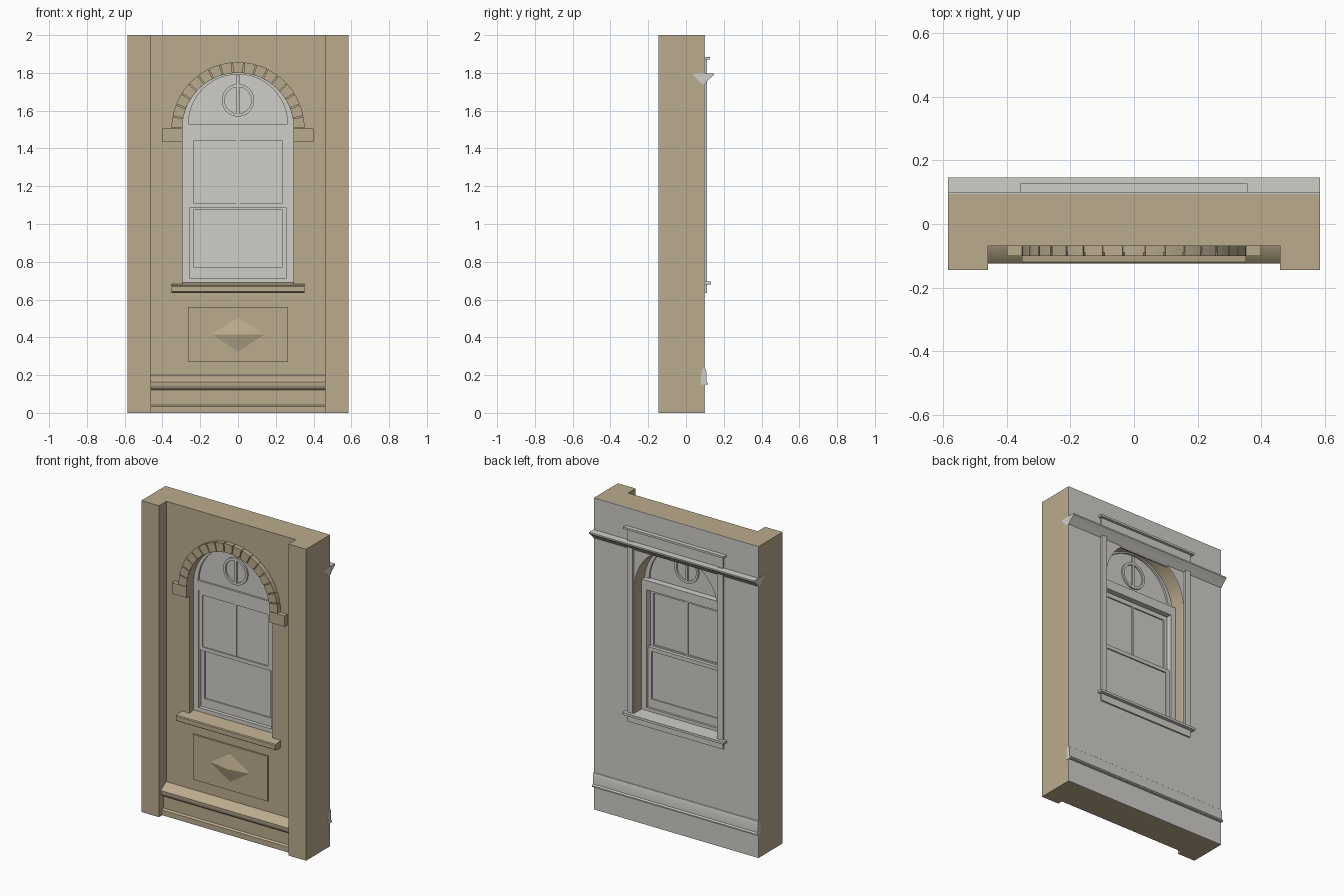
import bpy, bmesh
from math import sin, cos, pi

cube = bpy.data.objects.get("Cube")
if cube:
    bpy.data.objects.remove(cube, do_unlink=True)


def material(name, rgb):
    m = bpy.data.materials.new(name)
    m.use_nodes = True
    m.diffuse_color = (*rgb, 1)
    m.node_tree.nodes["Principled BSDF"].inputs["Base Color"].default_value = (*rgb, 1)
    return m


STONE = material("tan stone", (0.50, 0.41, 0.27))
PAINT = material("pale grey paint", (0.63, 0.615, 0.575))
made = []


def finish(name, mesh, mat):
    mesh.name = name
    mesh.materials.clear()
    mesh.materials.append(mat)
    ob = bpy.data.objects.new(name, mesh)
    bpy.context.collection.objects.link(ob)
    made.append(ob)
    return ob


def box(name, x, y, z, mat):
    """Box from three (low, high) ranges."""
    bm = bmesh.new()
    bmesh.ops.create_cube(bm, size=1)
    for v in bm.verts:
        v.co = [r[0] if c < 0 else r[1] for c, r in zip(v.co, (x, y, z))]
    me = bpy.data.meshes.new(name)
    bm.to_mesh(me)
    bm.free()
    return finish(name, me, mat)


def pair(name, x, y, z, mat):
    """Mirrored boxes on both sides."""
    box(name + "_left", x, y, z, mat)
    box(name + "_right", (-x[1], -x[0]), y, z, mat)


def plate(name, loops, y, mat):
    """Outline with holes in the xz plane, given thickness along y."""
    cu = bpy.data.curves.new(name, 'CURVE')
    cu.dimensions = '2D'
    cu.fill_mode = 'BOTH'
    cu.extrude = (y[1] - y[0]) / 2
    for loop in loops:
        s = cu.splines.new('POLY')
        s.points.add(len(loop) - 1)
        for p, (px, pz) in zip(s.points, loop):
            p.co = (px, pz, 0, 1)
        s.use_cyclic_u = True
    tmp = bpy.data.objects.new(name + "_outline", cu)
    bpy.context.collection.objects.link(tmp)
    bpy.context.view_layer.update()
    dg = bpy.context.evaluated_depsgraph_get()
    me = bpy.data.meshes.new_from_object(tmp.evaluated_get(dg))
    bpy.data.objects.remove(tmp, do_unlink=True)
    for v in me.vertices:
        v.co = (v.co.x, (y[0] + y[1]) / 2 - v.co.z, v.co.y)
    bm = bmesh.new()
    bm.from_mesh(me)
    bmesh.ops.remove_doubles(bm, verts=bm.verts, dist=1e-5)
    bmesh.ops.recalc_face_normals(bm, faces=bm.faces)
    bm.to_mesh(me)
    bm.free()
    return finish(name, me, mat)


def moulding(name, profile, half, mat):
    """A (y, z) profile run along x."""
    bm = bmesh.new()
    f = bm.faces.new([bm.verts.new((-half, y, z)) for y, z in profile])
    ext = bmesh.ops.extrude_face_region(bm, geom=[f])["geom"]
    for v in ext:
        if isinstance(v, bmesh.types.BMVert):
            v.co.x = half
    bmesh.ops.recalc_face_normals(bm, faces=bm.faces)
    me = bpy.data.meshes.new(name)
    bm.to_mesh(me)
    bm.free()
    return finish(name, me, mat)


def rect(x0, x1, z0, z1):
    return [(x0, z0), (x1, z0), (x1, z1), (x0, z1)]


def arc(r, cz, a0, a1, n):
    return [(r * cos(a0 + (a1 - a0) * i / n), cz + r * sin(a0 + (a1 - a0) * i / n))
            for i in range(n + 1)]


def arch(r, spring, bottom):
    return [(-r, bottom), (r, bottom)] + arc(r, spring, 0, pi, 40)


W, SPRING, R = 0.585, 1.505, 0.295
opening = arch(R, SPRING, 0.68)

# Masonry wall, side piers and the plastered inner face
plate("masonry_wall", [rect(-0.46, 0.46, 0, 2), opening], (-0.07, 0.094), STONE)
pair("pier", (0.46, W), (-0.145, 0.094), (0, 2), STONE)
plate("plaster_face", [rect(-W, W, 0, 2), opening], (0.094, 0.1), PAINT)

# Arch: mortar ring, voussoirs and square end blocks
ring = arc(0.348, SPRING, 0, pi, 40) + arc(R, SPRING, pi, 0, 40)
plate("arch_joint_ring", [ring], (-0.09, -0.07), STONE)
COUNT = 17
for i in range(COUNT):
    a0, a1 = pi * (i + 0.05) / COUNT, pi * (i + 0.95) / COUNT
    stone = arc(0.352, SPRING, a0, a1, 4) + arc(R, SPRING, a1, a0, 4)
    plate(f"voussoir_{i + 1}", [stone], (-0.1, -0.07), STONE)
pair("arch_end_block", (R, 0.4), (-0.1, -0.07), (1.435, SPRING), STONE)

# Outer sill, apron panel with faceted diamond
moulding("outer_sill", [(-0.02, 0.69), (-0.12, 0.675), (-0.125, 0.67), (-0.125, 0.642),
                        (-0.115, 0.635), (-0.07, 0.635), (-0.02, 0.66)], 0.352, STONE)
plate("apron_panel", [rect(-0.265, 0.265, 0.27, 0.56)], (-0.08, -0.07), STONE)
bm = bmesh.new()
tip = bm.verts.new((0, -0.105, 0.415))
rim = [bm.verts.new((x, -0.08, 0.415 + z)) for x, z in
       ((0.14, 0), (0, 0.09), (-0.14, 0), (0, -0.09))]
for a, b in zip(rim, rim[1:] + rim[:1]):
    bm.faces.new((a, b, tip))
bm.faces.new(rim)
bmesh.ops.recalc_face_normals(bm, faces=bm.faces)
me = bpy.data.meshes.new("diamond")
bm.to_mesh(me)
bm.free()
finish("diamond_boss", me, STONE)

# Moulded plinth between the piers
moulding("plinth", [(-0.07, 0.2), (-0.078, 0.197), (-0.12, 0.17), (-0.125, 0.163),
                    (-0.125, 0.148), (-0.121, 0.135), (-0.113, 0.126), (-0.1, 0.12),
                    (-0.1, 0.042), (-0.112, 0.034), (-0.112, 0), (-0.07, 0)], 0.46, STONE)

# Window frame: arched head with lunette, deep lower jambs
lunette = arc(0.262, 1.53, 0, pi, 40)
plate("window_frame", [arch(R, SPRING, 0.69), lunette, rect(-0.258, 0.258, 0.715, 1.47)],
      (-0.03, 0), PAINT)
plate("inner_frame", [rect(-R, R, 0.69, 1.53), rect(-0.258, 0.258, 0.715, 1.47)],
      (0, 0.03), PAINT)
plate("lunette_pane", [arc(0.27, 1.525, 0, pi, 40)], (-0.018, -0.012), PAINT)
RZ = 1.655
plate("lunette_ring", [arc(0.086, RZ, 0, 2 * pi, 48)[:-1], arc(0.07, RZ, 0, 2 * pi, 48)[:-1]],
      (-0.028, -0.002), PAINT)
box("lunette_bar", (-0.008, 0.008), (-0.027, -0.003), (1.572, 1.785), PAINT)


def sash(name, half, z, rails, y, mullion):
    low, high = rails
    plate(name + "_frame", [rect(-half, half, *z),
                            rect(-half + 0.024, half - 0.024, z[0] + low, z[1] - high)], y, PAINT)
    mid = (y[0] + y[1]) / 2
    box(name + "_pane", (-half + 0.01, half - 0.01), (mid - 0.003, mid + 0.003),
        (z[0] + 0.01, z[1] - 0.01), PAINT)
    if mullion:
        box(name + "_mullion", (-0.008, 0.008), (y[0] + 0.002, y[1] - 0.002),
            (z[0] + low, z[1] - high), PAINT)


# Sliding sashes
sash("upper_sash", 0.258, (1.085, 1.47), (0.024, 0.028), (-0.028, -0.006), True)
sash("lower_sash", 0.258, (0.715, 1.1), (0.055, 0.024), (-0.006, 0.016), False)

# Interior casing, stool, apron and header
pair("casing", (0.3, 0.34), (0.1, 0.112), (0.695, 1.8), PAINT)
box("stool_inside", (-R, R), (0.0, 0.1), (0.68, 0.695), PAINT)
box("stool_nosing", (-0.36, 0.36), (0.1, 0.132), (0.68, 0.695), PAINT)
box("inner_apron", (-0.34, 0.34), (0.1, 0.11), (0.635, 0.68), PAINT)
box("header_board", (-0.34, 0.34), (0.1, 0.11), (1.8, 1.872), PAINT)
box("header_cap", (-0.357, 0.357), (0.1, 0.127), (1.872, 1.885), PAINT)

# Picture rail and skirting cap across the whole inner face
moulding("picture_rail", [(0.04, 1.797), (0.147, 1.797), (0.147, 1.788), (0.134, 1.776),
                          (0.118, 1.764), (0.104, 1.746), (0.092, 1.738), (0.075, 1.748),
                          (0.052, 1.775), (0.04, 1.785)], W + 0.001, PAINT)
moulding("skirting_cap", [(0.075, 0.15), (0.116, 0.15), (0.116, 0.158), (0.109, 0.166),
                          (0.108, 0.215), (0.103, 0.235), (0.095, 0.242), (0.087, 0.235),
                          (0.081, 0.215), (0.08, 0.166)], W + 0.001, PAINT)

# Crisp edges, smooth curves
for ob in bpy.context.view_layer.objects:
    ob.select_set(ob in made)
bpy.context.view_layer.objects.active = made[0]
bpy.ops.object.shade_smooth_by_angle(angle=0.5)
